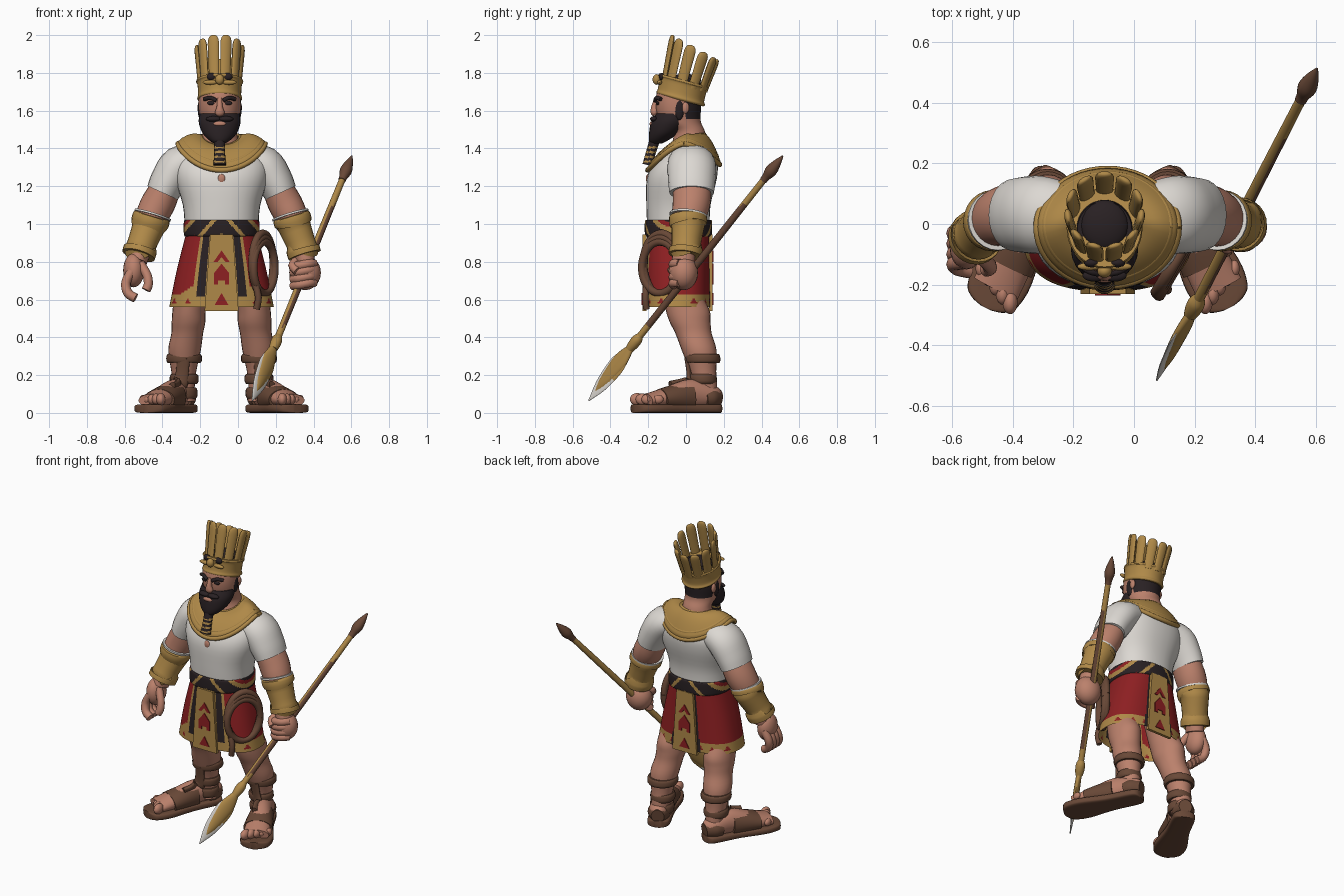
import bpy, bmesh, math
from mathutils import Vector

if "Cube" in bpy.data.objects:
    bpy.data.objects.remove(bpy.data.objects["Cube"])

CENTRE_X = -.087          # the body axis; everything is modelled around x = 0 and shifted
PALETTE = {"skin": (.5, .22, .15), "linen": (.72, .69, .65), "gold": (.43, .25, .065),
           "red": (.27, .014, .016), "black": (.022, .015, .017), "leather": (.14, .065, .038)}
COLOURS = list(PALETTE)
MATERIALS = {}
for label, rgb in PALETTE.items():
    mat = bpy.data.materials.new(label)
    mat.use_nodes = True
    mat.diffuse_color = (*rgb, 1)
    shader = mat.node_tree.nodes["Principled BSDF"]
    shader.inputs["Base Color"].default_value = (*rgb, 1)
    shader.inputs["Roughness"].default_value = .7
    MATERIALS[label] = mat


def finish(name, bm, colour, paint=None):
    """Turn a bmesh into a smooth-shaded object, coloured whole or by a rule."""
    bmesh.ops.recalc_face_normals(bm, faces=bm.faces)
    bm.normal_update()
    mesh = bpy.data.meshes.new(name)
    for label in (COLOURS if paint else [colour]):
        mesh.materials.append(MATERIALS[label])
    for face in bm.faces:
        face.smooth = True
        if paint:
            face.material_index = COLOURS.index(paint(face.calc_center_median(), face.normal))
    bm.to_mesh(mesh)
    bm.free()
    mesh.set_sharp_from_angle(angle=math.radians(42))
    obj = bpy.data.objects.new(name, mesh)
    obj.location.x = CENTRE_X
    bpy.context.collection.objects.link(obj)
    return obj


def spline(a, b, c, d, t):
    return ((b * 2) + (c - a) * t + (a * 2 - b * 5 + c * 4 - d) * t * t
            + (b * 3 - a - c * 3 + d) * t * t * t) / 2


def loft(name, rings, colour, side=1, n=24, steps=4, ref=(0, 1, 0), axis=None,
         square=1, cap=True, paint=None):
    """Skin smooth elliptical rings (x, y, z, half width, half depth)."""
    keys = [Vector((r[0] * side, *r[1:])) for r in rings]
    keys = [keys[0]] + keys + [keys[-1]]
    path = [spline(*keys[i:i + 4], k / steps) for i in range(len(keys) - 3) for k in range(steps)]
    path.append(keys[-1])
    bm, loops, last = bmesh.new(), [], len(path) - 1
    for i, p in enumerate(path):
        ahead, behind = path[min(i + 1, last)], path[max(i - 1, 0)]
        t = Vector(axis or (ahead - behind)[:3]).normalized()
        v = Vector(ref)
        v = (v - t * v.dot(t)).normalized()
        u = v.cross(t)
        loop = []
        for k in range(n):
            ang = math.tau * k / n
            c, s = (math.copysign(abs(f) ** square, f) for f in (math.cos(ang), math.sin(ang)))
            loop.append(bm.verts.new(Vector(p[:3]) + u * p[3] * c + v * p[4] * s))
        loops.append(loop)
    for low, high in zip(loops, loops[1:]):
        for k in range(n):
            bm.faces.new((low[k], low[k - 1], high[k - 1], high[k]))
    if cap:
        bm.faces.new(loops[0])
        bm.faces.new(loops[-1])
    return finish(name, bm, colour, paint)


def cord(name, points, radius, colour, **options):
    return loft(name, [(*p, radius, radius) for p in points], colour, n=10, **options)


def ball(name, place, scale, colour, side=1):
    bm = bmesh.new()
    bmesh.ops.create_uvsphere(bm, u_segments=20, v_segments=12, radius=1)
    bmesh.ops.scale(bm, vec=scale, verts=bm.verts)
    bmesh.ops.translate(bm, vec=(place[0] * side, *place[1:]), verts=bm.verts)
    return finish(name, bm, colour)


def plate(name, outline, y, depth, colour):
    """Extrude half an (x, z) outline, mirrored in x, along y."""
    points = outline + [(-x, z) for x, z in reversed(outline) if x]
    bm = bmesh.new()
    face = bm.faces.new([bm.verts.new((x, y, z)) for x, z in points])
    grown = bmesh.ops.extrude_face_region(bm, geom=[face])["geom"]
    bmesh.ops.translate(bm, vec=(0, depth, 0), verts=[g for g in grown if isinstance(g, bmesh.types.BMVert)])
    return finish(name, bm, colour)


UP = (0, 0, 1)
# Shirt
loft("shirt", [(0, -.04, .98, .195, .165), (0, -.04, 1.1, .205, .17), (0, -.022, 1.24, .245, .185),
               (0, 0, 1.33, .24, .165), (0, .012, 1.39, .17, .11), (0, .02, 1.405, .09, .07)],
     "linen", axis=UP, n=36, square=.88)
ball("neck_slit", (0, -.203, 1.24), (.02, .009, .024), "skin")


# Broad collar, draped lower at the front and back
def collar_point(t, ang):
    c, s = math.cos(ang), math.sin(ang)
    drop = abs(s) ** 1.5 * (.14 if s < 0 else .11)
    inner = 1.462 + (.05 if s < 0 else .01) * s
    z = inner + (1.425 - drop - inner) * t + .022 * math.sin(math.pi * t)
    return Vector(((.1 + .131 * t) * c, .012 - .024 * t + (.085 + .105 * t) * s, z))


def around(t, n=48):
    return [collar_point(t, math.tau * k / n) for k in range(n + 1)]


bm = bmesh.new()
rows = [[bm.verts.new(p) for p in around(k / 8)[:-1]] for k in range(9)]
for low, high in zip(rows, rows[1:]):
    for k in range(len(low)):
        bm.faces.new((low[k], low[k - 1], high[k - 1], high[k]))
collar = finish("collar", bm, "gold")
thick = collar.modifiers.new("thickness", "SOLIDIFY")
thick.thickness, thick.offset = .02, 0
for label, t, radius in (("outer", 1, .014), ("middle", .8, .012), ("inner", 0, .012)):
    cord("collar_rim_" + label, around(t), radius, "gold", ref=UP, steps=1)

body_parts = set(bpy.data.objects)


# Head and hair
def head_paint(c, normal):
    return "black" if c.z > 1.71 or (c.y > 0 and c.z > 1.56) else "skin"


loft("head", [(0, .01, 1.36, .14, .11), (0, .02, 1.42, .108, .096), (0, .015, 1.49, .09, .085),
              (0, -.03, 1.545, .1, .108),
              (0, -.04, 1.62, .111, .12), (0, -.035, 1.7, .108, .118), (0, -.02, 1.77, .09, .095)],
     "skin", axis=UP, n=40, steps=6, paint=head_paint)
loft("nose", [(0, -.156, 1.665, .012, .01), (0, -.166, 1.62, .016, .018), (0, -.167, 1.59, .026, .02),
              (0, -.162, 1.575, .015, .012)], "skin")
loft("beard", [(0, -.07, 1.585, .104, .086), (0, -.085, 1.54, .111, .1), (0, -.113, 1.485, .093, .082),
               (0, -.142, 1.447, .06, .054), (0, -.158, 1.425, .028, .03)], "black", axis=UP)
loft("beard_braid", [(0, -.165, 1.445, .03, .028), (0, -.187, 1.375, .029, .026), (0, -.203, 1.312, .034, .028)],
     "black", steps=12, paint=lambda c, m: "gold" if c.z < 1.41 and c.z * 40 % 1 < .42 else "black")
ball("lower_lip", (0, -.18, 1.53), (.034, .013, .014), "skin")
for s, hand in ((-1, "right"), (1, "left")):
    ball(hand + "_moustache", (.033, -.17, 1.556), (.04, .02, .015), "black", s)
    ball(hand + "_sideburn", (.1, -.035, 1.61), (.016, .026, .06), "black", s)
    ball(hand + "_ear", (.106, -.003, 1.615), (.012, .02, .03), "skin", s)
    ball(hand + "_eye", (.044, -.15, 1.64), (.023, .009, .011), "black", s)
    cord(hand + "_brow", [(.018, -.163, 1.653), (.05, -.155, 1.668), (.082, -.133, 1.66)],
         .011, "black", side=s, ref=UP)

# Crown band, tilted back, with a ring of plumes
TILT = Vector((0, .27, 1)).normalized()
FRONT = Vector((0, -TILT.z, TILT.y))
loft("crown_band", [(0, -.03, 1.655, .112, .126), (0, -.028, 1.665, .119, .133), (0, -.026, 1.685, .114, .127),
                    (0, -.016, 1.74, .118, .131), (0, -.014, 1.752, .125, .137), (0, -.012, 1.762, .121, .134)],
     "gold", axis=TILT, n=40)
ball("hair_crown", (0, -.005, 1.76), (.08, .085, .035), "black")
for k in range(11):
    ang = math.tau * (k + .5) / 11
    front = math.cos(ang)
    out = Vector((math.sin(ang), 0, 0)) + FRONT * front
    base = Vector((math.sin(ang) * .103, -.01, 1.73)) + FRONT * front * .114
    size = .215 + .032 * front
    shape = ((0, .028), (.4, .029), (.8, .031), (.93, .026), (.985, .016), (1, .004))
    loft("crown_plume", [(*(base + TILT * size * f + out * .02 * f), w, w * .45) for f, w in shape],
         "gold", n=12, ref=out)
ball("crown_ornament", (0, -.155, 1.765), (.024, .022, .028), "gold")
for s in (-1, 1):
    ball("crown_wing", (.05, -.14, 1.75), (.04, .013, .013), "gold", s)
    ball("crown_inlay", (.042, -.128, 1.78), (.026, .015, .02), "black", s)

# The head sits slightly towards the right shoulder
for obj in set(bpy.data.objects) - body_parts:
    obj.location.x -= .01


# Skirt with painted hem and strips, belt and hanging panels
def skirt_paint(c, normal):
    w = abs(c.x) / (.185 + .237 * (.95 - c.z))
    if c.y < -.045 and w < .6:
        return "black" if .34 < w < .51 and c.z > .62 else "gold"
    if c.y > 0 and w < .38:
        return "black"
    if .578 < c.z < .605 and abs(c.x * 14 % 1 - .5) < (.61 - c.z) * 6:
        return "red"
    scallop = .2 * max(0, .85 - w) if c.y < -.045 else 0
    return "gold" if c.z < .625 + scallop else "red"


def belt_paint(c, normal):
    band = (abs(c.x) * 9 + (c.z - .94) * 8 + .12) % 1
    return "gold" if band < .24 else "red" if band < .42 and c.x ** 2 > .02 else "black"


loft("skirt", [(0, -.04, .96, .185, .165), (0, -.045, .76, .236, .172), (0, -.045, .56, .277, .177)],
     "red", axis=UP, n=200, steps=20, square=.8, cap=False, paint=skirt_paint)
loft("belt", [(0, -.04, .935, .195, .172), (0, -.04, .95, .2, .178), (0, -.04, 1.01, .2, .178),
              (0, -.04, 1.022, .195, .172)], "black", axis=UP, n=240, steps=10, square=.88, paint=belt_paint)
for label, y, d in (("front", -.21, -.02), ("back", .122, .018)):
    plate(label + "_panel", [(.06, .945), (.09, .54)], y, d, "gold")
    face_y, skin_depth = y + d, math.copysign(.005, d)
    plate(label + "_triangle", [(0, .635), (.036, .572)], face_y, skin_depth, "red")
    plate(label + "_house", [(0, .79), (.04, .74), (.04, .68), (.018, .68), (.018, .7)],
          face_y, skin_depth, "red")
    plate(label + "_chevron", [(0, .86), (.042, .8), (.02, .8), (0, .825)], face_y, skin_depth, "red")

# Rope coil on the left hip
OUTWARD = Vector((.85, -.52, 0))
for k in range(3):
    mid = Vector((.218 + .004 * k, -.13 - .004 * k, .79 - .01 * k))
    loop = [mid + Vector((.056, .095, 0)) * math.cos(a) + Vector((0, 0, .16 - .012 * k)) * math.sin(a)
            for a in (math.tau * j / 24 for j in range(25))]
    cord("rope_coil", loop, .021, "leather", ref=OUTWARD, steps=2)
cord("rope_end", [(.18, -.21, .68), (.195, -.215, .61), (.185, -.21, .55)], .018, "leather")


# Arms and legs
def foot(name, rows, colour, side, **options):
    """Loft along the splayed foot; rows are (position, height, half width, half height)."""
    return loft(name, [(.197 + .18 * f, .13 - .36 * f, z, a, b) for f, z, a, b in rows],
                colour, side=side, ref=UP, **options)


for s, hand, fwd in ((-1, "right_", .045), (1, "left_", 0)):   # the right forearm swings forward
    loft(hand + "sleeve", [(.12, .02, 1.345, .08, .11), (.22, .03, 1.312, .103, .128),
                           (.28, .03, 1.23, .097, .125), (.312, .03, 1.165, .088, .118)], "linen", side=s)
    loft(hand + "arm", [(.28, .03, 1.22, .075, .1), (.33, .03, 1.12, .09, .1), (.37, .015, 1.04, .085, .09),
                        (.41, -fwd / 2, .93, .065, .065), (.445, -.015 - fwd, .8, .05, .06)], "skin", side=s)
    loft(hand + "bracer", [(.368, .012, 1.045, .09, .09), (.371, .012, 1.035, .1, .1), (.38, .01, 1.005, .1, .1),
                           (.385, .01, .99, .088, .088), (.427, -fwd * .8, .88, .077, .077),
                           (.43, -fwd * .85, .868, .089, .089), (.44, -.004 - fwd, .835, .089, .089)],
         "gold", side=s, steps=3)
    loft(hand + "bracer_ring", [(.366, .012, 1.042, .1, .1), (.363, .013, 1.052, .1, .1)], "linen", side=s)

    loft(hand + "leg", [(.11, -.04, .8, .075, .09), (.16, -.018, .63, .085, .105), (.172, .01, .54, .088, .116),
                        (.175, .022, .48, .089, .108),
                        (.182, .04, .42, .084, .096), (.196, .07, .33, .086, .092), (.2, .09, .22, .066, .07),
                        (.2, .1, .14, .058, .065), (.2, .1, .06, .06, .066)], "skin", side=s, axis=UP)
    for z, h, w in ((.288, .024, .094), (.18, .026, .076), (.105, .03, .07)):
        loft(hand + "shin_strap", [(.198, .088, z - h, w - .008, w - .006), (.198, .088, z - h / 2, w, w),
                                   (.198, .086, z + h / 2, w, w), (.198, .085, z + h, w - .008, w - .006)],
             "leather", side=s, axis=UP)
    loft(hand + "front_strap", [(.202, .008, .29, .035, .015), (.21, .02, .2, .035, .015),
                                (.225, .015, .15, .045, .02), (.275, -.07, .125, .05, .02)],
         "leather", side=s, ref=(.2, 1, .5))
    foot(hand + "sole", [(-.13, .023, .025, .023), (-.1, .023, .055, .023), (0, .023, .07, .023),
                         (.4, .023, .075, .023), (.8, .023, .1, .023), (1.02, .023, .09, .023),
                         (1.1, .023, .06, .023), (1.13, .023, .02, .023)], "leather", s, square=.45)
    foot(hand + "foot", [(-.1, .08, .04, .045), (0, .09, .06, .06), (.3, .1, .062, .078),
                         (.65, .08, .076, .055), (.95, .065, .08, .035)], "skin", s)
    foot(hand + "instep_strap", [(.3, .085, .072, .082), (.55, .078, .083, .07), (.74, .07, .09, .056)],
         "leather", s)
    foot(hand + "heel_strap", [(-.13, .075, .04, .045), (0, .08, .069, .06), (.12, .075, .068, .055)],
         "leather", s)
    for k in range(5):
        o, f, r = -.062 + .034 * k, 1.0 - .035 * k, .033 - .0025 * k
        ball(hand + "toe", (.197 + .18 * f + .894 * o, .13 - .36 * f + .447 * o, .072),
             (r * .75, r * 1.2, r), "skin", s)

# Open right hand
ball("right_palm", (.465, -.075, .755), (.056, .075, .09), "skin", -1)
for k in range(4):
    y = -.125 + .034 * k
    cord("right_finger", [(.475, y, .75), (.506, y - .005, .69), (.496, y - .02, .635), (.455, y - .03, .608)],
         .025, "skin", side=-1)
cord("right_thumb", [(.43, -.1, .79), (.395, -.13, .73), (.388, -.145, .68), (.4, -.15, .65)],
     .024, "skin", side=-1)
# Left fist
ball("left_palm", (.442, -.012, .742), (.084, .076, .092), "skin")
for k in range(4):
    z = .79 - .034 * k
    cord("left_finger", [(.49, -.035, z), (.46, -.066, z), (.41, -.064, z - .01), (.378, -.03, z - .015)],
         .024, "skin", ref=UP)
cord("left_thumb", [(.4, -.02, .81), (.375, -.055, .78), (.4, -.08, .75)], .023, "skin", ref=UP)

# Spear
BUTT, TIP = Vector((.69, .512, 1.36)), Vector((.162, -.515, .065))
ACROSS = Vector((.93, .78, -1))


def spear_part(name, rows, colour, **options):
    return loft(name, [(*BUTT.lerp(TIP, t), a, b) for t, a, b in rows], colour,
                ref=ACROSS.cross(TIP - BUTT), **options)


def shaft_paint(c, normal):
    return "leather" if .46 < c.z < 1.1 and normal.x > .1 else "gold"


def blade_paint(c, normal):
    return "gold" if c.z > .17 and (c - BUTT).dot(ACROSS) > 0 else "linen"


spear_part("spear_shaft", [(.07, .017, .017), (.4, .019, .019), (.78, .018, .018)], "gold", n=16, steps=20,
           paint=shaft_paint)
spear_part("spear_butt", [(0, .004, .004), (.03, .022, .022), (.06, .032, .032), (.085, .022, .022),
                          (.1, .02, .02)], "leather")
spear_part("spear_collar", [(.735, .018, .018), (.75, .028, .028), (.77, .028, .028), (.79, .022, .022)], "gold")
spear_part("spear_blade", [(.79, .018, .01), (.84, .052, .01), (.88, .055, .01), (.94, .04, .009),
                           (1, .003, .003)], "linen", paint=blade_paint)
spear_part("spear_core", [(.78, .018, .016), (.83, .046, .018), (.875, .044, .018), (.93, .028, .015),
                          (.965, .004, .006)], "gold")
